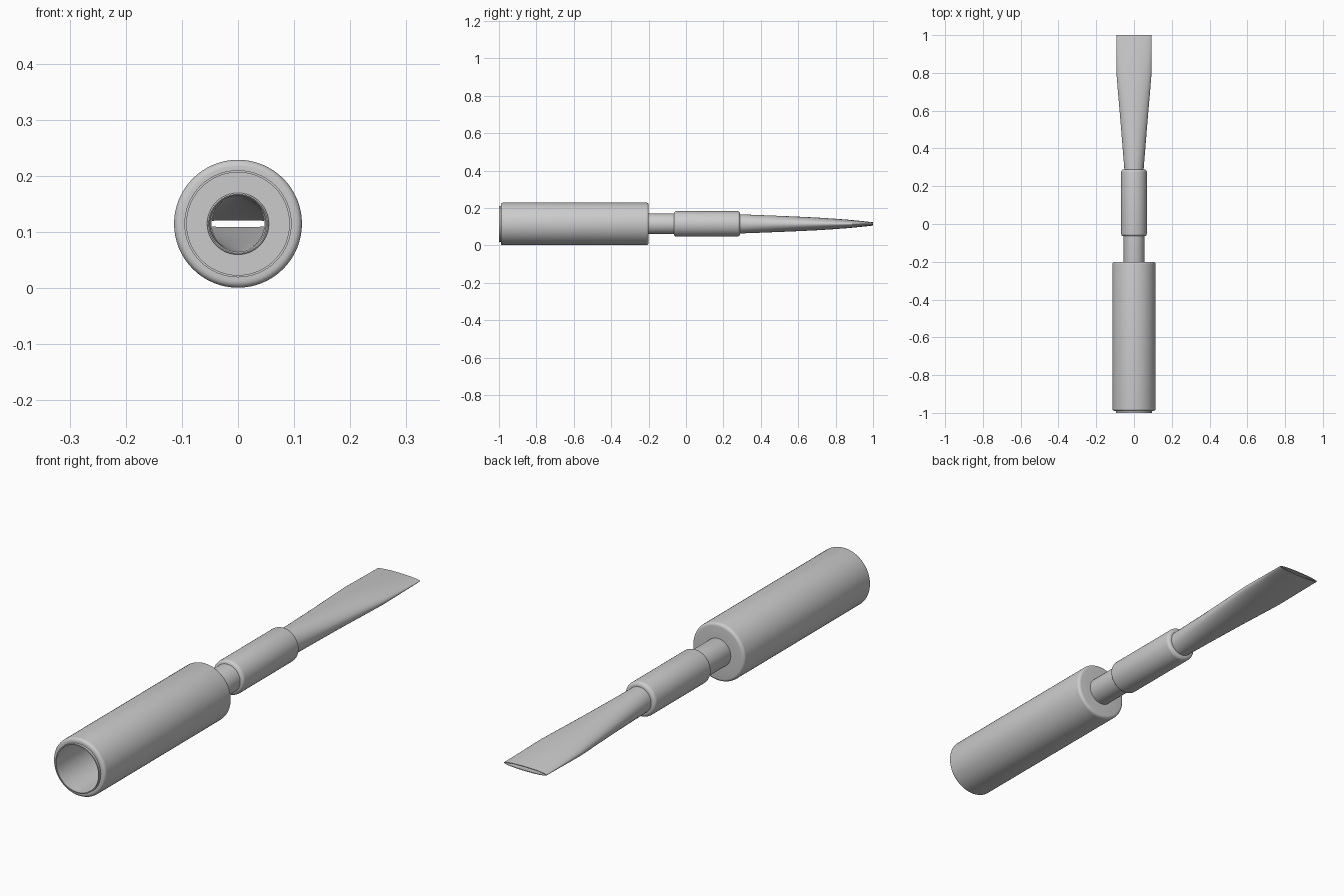
import bpy, bmesh, math

if "Cube" in bpy.data.objects:
    bpy.data.objects.remove(bpy.data.objects["Cube"])

ZC = 0.115   # height of the tool axis
SEG = 64


def loft(name, rings, closed=True):
    """Skin elliptical rings (y, half width, half height) placed along y."""
    bm = bmesh.new()
    loops = []
    for y, rx, rz in rings:
        loops.append([bm.verts.new((rx * math.cos(2 * math.pi * i / SEG), y,
                                    ZC + rz * math.sin(2 * math.pi * i / SEG)))
                      for i in range(SEG)])
    pairs = list(zip(loops, loops[1:]))
    if closed:
        pairs.append((loops[-1], loops[0]))
    for a, b in pairs:
        for i in range(SEG):
            j = (i + 1) % SEG
            bm.faces.new((a[i], a[j], b[j], b[i]))
    bmesh.ops.recalc_face_normals(bm, faces=bm.faces)
    me = bpy.data.meshes.new(name)
    bm.to_mesh(me)
    bm.free()
    ob = bpy.data.objects.new(name, me)
    bpy.context.collection.objects.link(ob)
    bpy.ops.object.select_all(action='DESELECT')
    ob.select_set(True)
    bpy.context.view_layer.objects.active = ob
    bpy.ops.object.shade_smooth_by_angle(angle=math.radians(35))
    return ob


def lathe(name, profile):
    return loft(name, [(y, r, r) for y, r in profile])


def fillet(y, r, dy, dr, start, end, n=5):
    """Quarter round with centre (y, r), angles in degrees."""
    out = []
    for k in range(n + 1):
        a = math.radians(start + (end - start) * k / n)
        out.append((y + dy * math.cos(a), r + dr * math.sin(a)))
    return out


# Hollow handle: rounded outer shell, deep bore and floor with a hole
lathe("handle", [(-0.99, 0.094)]
      + fillet(-0.978, 0.102, 0.012, 0.012, 180, 90)
      + fillet(-0.212, 0.102, 0.012, 0.012, 90, 0)
      + [(-0.2, 0.052), (-0.22, 0.052), (-0.22, 0.094)])

# Thin liner sleeve standing proud of the handle opening
lathe("handle_liner", [(-1.0, 0.0915), (-1.0, 0.0955), (-0.23, 0.0955), (-0.23, 0.0915)])

# Narrow neck tube
lathe("neck_tube", fillet(-0.222, 0.0525, 0.003, 0.0025, 180, 90, 3)
      + [(0.0, 0.055), (0.0, 0.05), (-0.222, 0.05)])

# Rounded collar joining neck and blade
lathe("collar", [(-0.065, 0.05)]
      + fillet(-0.051, 0.054, 0.014, 0.014, 180, 90)
      + fillet(0.275, 0.054, 0.014, 0.014, 90, 0)
      + [(0.289, 0.048)])

# Hollow blade nozzle flattening from a round tube to a wide slit
outer = [(0.24, 0.05, 0.052), (0.29, 0.051, 0.051), (0.4, 0.060, 0.047),
         (0.55, 0.072, 0.041), (0.7, 0.085, 0.034), (0.78, 0.0915, 0.029),
         (0.86, 0.0925, 0.023), (0.93, 0.093, 0.0165), (1.0, 0.0935, 0.009)]
inner = [(y, rx - 0.003, rz - 0.003) for y, rx, rz in reversed(outer)]
loft("blade_nozzle", outer + inner)
